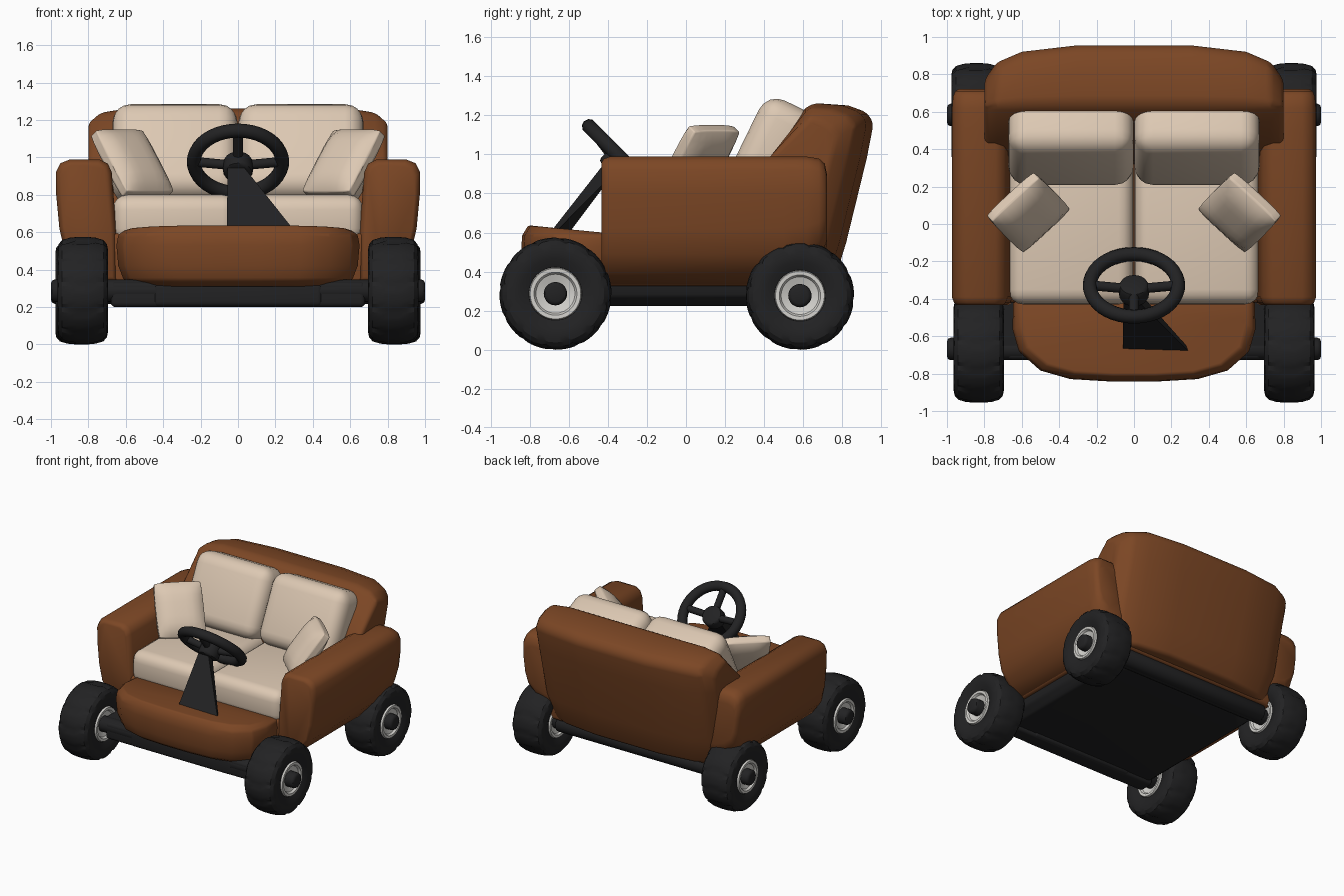
import bpy, bmesh, math
from mathutils import Matrix, Vector

if "Cube" in bpy.data.objects:
    bpy.data.objects.remove(bpy.data.objects["Cube"])


def material(name, rgb):
    m = bpy.data.materials.new(name)
    m.diffuse_color = (*rgb, 1)
    m.use_nodes = True
    m.node_tree.nodes["Principled BSDF"].inputs["Base Color"].default_value = m.diffuse_color
    return m


BROWN = material("brown leather", (0.20, 0.062, 0.018))
CREAM = material("cream fabric", (0.72, 0.58, 0.45))
BLACK = material("black rubber", (0.016, 0.016, 0.017))
STEEL = material("pale metal", (0.64, 0.63, 0.60))


def finish(name, bm, mat, bevel=0.0, segments=4, angle=45):
    """Turn a bmesh into an object, round its edges and smooth it."""
    bmesh.ops.recalc_face_normals(bm, faces=bm.faces[:])
    me = bpy.data.meshes.new(name)
    bm.to_mesh(me)
    bm.free()
    me.materials.append(mat)
    ob = bpy.data.objects.new(name, me)
    bpy.context.collection.objects.link(ob)
    bpy.ops.object.select_all(action='DESELECT')
    ob.select_set(True)
    bpy.context.view_layer.objects.active = ob
    if bevel:
        b = ob.modifiers.new("round", 'BEVEL')
        b.width, b.segments, b.limit_method = bevel, segments, 'ANGLE'
        b.angle_limit = math.radians(30)
        bpy.ops.object.modifier_apply(modifier=b.name)
    bpy.ops.object.shade_smooth_by_angle(angle=math.radians(angle))
    return ob


def loft(name, rings, mat, bevel=0.0, segments=4):
    """Skin a row of equal-sized point rings and cap both ends."""
    bm = bmesh.new()
    rows = [[bm.verts.new(p) for p in r] for r in rings]
    n = len(rows[0])
    for a, b in zip(rows, rows[1:]):
        for i in range(n):
            bm.faces.new((a[i], a[(i + 1) % n], b[(i + 1) % n], b[i]))
    bm.faces.new(rows[0])
    bm.faces.new(rows[-1])
    return finish(name, bm, mat, bevel, segments)


def box(name, centre, size, mat, bevel, rot=Matrix()):
    bm = bmesh.new()
    bmesh.ops.create_cube(bm, size=1)
    bm.transform(Matrix.Translation(centre) @ rot @ Matrix.Diagonal((*size, 1)))
    return finish(name, bm, mat, bevel)


def rod(name, a, b, r, mat, bevel=0.0):
    a, b = Vector(a), Vector(b)
    d = b - a
    bm = bmesh.new()
    bmesh.ops.create_cone(bm, cap_ends=True, segments=20, radius1=r, radius2=r, depth=d.length)
    bm.transform(Matrix.Translation((a + b) / 2) @ d.to_track_quat('Z', 'Y').to_matrix().to_4x4())
    return finish(name, bm, mat, bevel, 2)


def lathe(name, centre, profile, mat, scale=1.0, tread=False):
    """Spin an (x, radius) profile about the x axis; cut chevron grooves in the tread."""
    bm = bmesh.new()
    n, rows = 72, []
    for i in range(n):
        t = 2 * math.pi * i / n
        row = []
        for x, r in profile:
            if tread and r > 0.24 and (i + round(abs(x) * 22)) % 6 == 0:
                r -= 0.009
            r *= scale
            row.append(bm.verts.new((centre[0] + x, centre[1] + r * math.cos(t), centre[2] + r * math.sin(t))))
        rows.append(row)
    m = len(profile)
    for i in range(n):
        a, b = rows[i], rows[(i + 1) % n]
        for j in range(m):
            k = (j + 1) % m
            bm.faces.new((a[j], a[k], b[k], b[j]))
    return finish(name, bm, mat, angle=24)


# Sofa base and floor plate
box("sofa_base", (0, 0.13, 0.46), (1.5, 1.1, 0.27), BROWN, 0.03)
loft("floor_plate", [[(sx * w, y, z) for sx, y in ((-1, y0), (1, y0), (1, y1 - 0.12), (0.82, y1), (-0.82, y1),
                                                   (-1, y1 - 0.12))]
                     for z, w, y0, y1 in ((0.225, 0.64, -0.62, 0.55), (0.27, 0.7, -0.66, 0.6),
                                          (0.345, 0.72, -0.66, 0.64))], BLACK, 0.015)

# Sofa back: a side profile carried across x, with its ends rounded in plan
rings = []
for x, d, h in ((-0.8, 0.19, 0.07), (-0.73, 0.09, 0.02), (-0.6, 0.035, 0), (-0.3, 0, 0),
                (0.3, 0, 0), (0.6, 0.035, 0), (0.73, 0.09, 0.02), (0.8, 0.19, 0.07)):
    prof = ((0.3, 0.34, 0), (0.34, 0.85, 0), (0.44, 1.0, 0), (0.61, 1.235 - h, 0), (0.66, 1.262 - h, 0.2),
            (0.83, 1.25 - h, 0.9), (0.925, 1.215 - h, 1), (0.96, 1.16 - h, 1), (0.925, 0.98, 1),
            (0.82, 0.55, 1), (0.755, 0.34, 1))
    rings.append([(x * (0.94 if z < 0.4 else 1), y - d * k, z) for y, z, k in prof])
loft("sofa_back", rings, BROWN, 0.03, 3)

for s, side in ((-1, "left"), (1, "right")):
    # Armrest: rounded cross-section carried front to back, tucked under at the foot
    sect = ((0.64, 0.335), (0.65, 0.6), (0.675, 0.92), (0.695, 0.965), (0.74, 0.988), (0.9, 0.988),
            (0.95, 0.968), (0.974, 0.92), (0.972, 0.8), (0.955, 0.62), (0.925, 0.49), (0.85, 0.39), (0.75, 0.335))
    loft(side + "_armrest", [[(s * (0.82 + (x - 0.82) * k), y, 0.75 + (z - 0.75) * (kt if z > 0.75 else kb))
                              for x, z in sect]
                             for y, k, kt, kb in ((-0.432, 0.82, 0.88, 0.94), (-0.422, 0.92, 0.95, 0.98),
                                                  (-0.39, 1, 1, 1), (0.5, 1, 1, 1), (0.62, 0.99, 1, 0.9),
                                                  (0.68, 0.96, 0.96, 0.75), (0.71, 0.88, 0.85, 0.62),
                                                  (0.722, 0.75, 0.6, 0.5))], BROWN)

    # Seat and back cushions
    box(side + "_seat_cushion", (s * 0.337, 0.0, 0.67), (0.668, 0.86, 0.26), CREAM, 0.08)
    box(side + "_back_cushion", (s * 0.337, 0.442, 1.0), (0.67, 0.325, 0.55), CREAM, 0.1,
        Matrix.Rotation(math.radians(-26), 4, 'X'))

    # Throw pillow leaning into the corner, puffed in the middle
    w = Vector((-s * 0.26, 0.24, 0))
    u = Vector((s * 0.17, 0.17, 0.33))
    nrm = w.cross(u).normalized()
    bm = bmesh.new()
    bmesh.ops.create_cube(bm, size=2)
    bmesh.ops.subdivide_edges(bm, edges=bm.edges[:], cuts=7, use_grid_fill=True)
    for v in bm.verts:
        a, b, c = v.co
        puff = 0.028 + 0.047 * (1 - a ** 4) * (1 - b ** 4)
        a, b = a * (1 - 0.04 * b ** 4), b * (1 - 0.04 * a ** 4)
        v.co = Vector((s * 0.565, 0.062, 0.967)) + w * a * 0.5 + u * b * 0.51 + nrm * c * puff
    finish(side + "_throw_pillow", bm, CREAM, 0.015, 2, 60)

# Front bumper: rounded plan, stacked by height
plan = [(0.645, -0.4), (0.65, -0.56), (0.615, -0.68), (0.5, -0.78), (0.34, -0.825), (0.12, -0.838)]
plan += [(-x, y) for x, y in reversed(plan)]
loft("front_bumper", [[(x * k, -0.4 + (y + 0.4) * k2, z - (0.04 * (y + 0.84) / 0.44 if z > 0.6 else 0))
                       for x, y in plan]
                      for z, k, k2 in ((0.31, 0.86, 0.84), (0.345, 0.94, 0.95), (0.42, 0.985, 1.0),
                                       (0.53, 1.0, 1.01), (0.585, 0.985, 1.0), (0.637, 0.93, 0.93))],
     BROWN, 0.015, 2)

# Axles and beams
box("front_beam", (0, -0.66, 0.267), (1.36, 0.13, 0.135), BLACK, 0.025)
box("front_beam_sleeve", (0, -0.66, 0.265), (0.9, 0.145, 0.125), BLACK, 0.025)
rod("rear_beam", (-0.7, 0.61, 0.28), (0.7, 0.61, 0.28), 0.065, BLACK, 0.01)

# Wheels: grooved tyre, dished rim on both faces, axle ends as hub caps
half = [(0.085, 0.128), (0.112, 0.136), (0.13, 0.18), (0.135, 0.22), (0.129, 0.25),
        (0.11, 0.272), (0.07, 0.284), (0.03, 0.288)]
tyre = half + [(-x, r) for x, r in reversed(half)]
half = [(0.09, 0.04), (0.1, 0.075), (0.108, 0.1), (0.124, 0.11), (0.125, 0.13), (0.1, 0.138)]
rim = half + [(-x, r) for x, r in reversed(half)]
for y, r, cx, end in ((-0.668, 0.287, 0.83, "front"), (0.583, 0.277, 0.842, "rear")):
    rod(end + "_axle", (-1, y, r), (1, y, r), 0.06, BLACK, 0.02)
    for s, side in ((-1, "left"), (1, "right")):
        c = (s * cx, y, r)
        lathe(f"{end}_{side}_tyre", c, tyre, BLACK, r / 0.288, True)
        lathe(f"{end}_{side}_rim", c, rim, STEEL, r / 0.288)

# Steering wheel: ring, hub and spokes in a tilted plane
tilt = Matrix.Translation((0, -0.328, 0.976)) @ Matrix.Rotation(math.radians(-45), 4, 'X')
bm = bmesh.new()
rows = []
for i in range(40):
    t = 2 * math.pi * i / 40
    rows.append([bm.verts.new(tilt @ Vector(((0.236 + 0.038 * math.cos(p)) * math.cos(t),
                                             (0.236 + 0.038 * math.cos(p)) * math.sin(t),
                                             0.038 * math.sin(p))))
                 for p in (2 * math.pi * j / 10 for j in range(10))])
for i in range(40):
    a, b = rows[i], rows[(i + 1) % 40]
    for j in range(10):
        bm.faces.new((a[j], a[(j + 1) % 10], b[(j + 1) % 10], b[j]))
finish("steering_ring", bm, BLACK)
rod("steering_hub", tilt @ Vector((0, 0, -0.09)), tilt @ Vector((0, 0, 0.01)), 0.08, BLACK, 0.02)
for i, deg in enumerate((0, 180, 270)):
    d = Vector((math.cos(math.radians(deg)), math.sin(math.radians(deg)), 0))
    rod(f"steering_spoke_{i + 1}", tilt @ Vector((0, 0, -0.03)), tilt @ (d * 0.23), 0.026, BLACK)

# Steering column: a plate flaring to one side at its foot
n = Vector((0, -0.74, 0.67)) * 0.035
top = [Vector((-0.055, -0.4, 0.92)), Vector((0.035, -0.4, 0.92))]
foot = [Vector((-0.06, -0.64, 0.6)), Vector((0.29, -0.67, 0.615))]
loft("steering_column", [[top[0] - n, top[1] - n, top[1] + n, top[0] + n],
                         [foot[0] - n, foot[1] - n * 0.3, foot[1] + n * 0.3, foot[0] + n]], BLACK)
